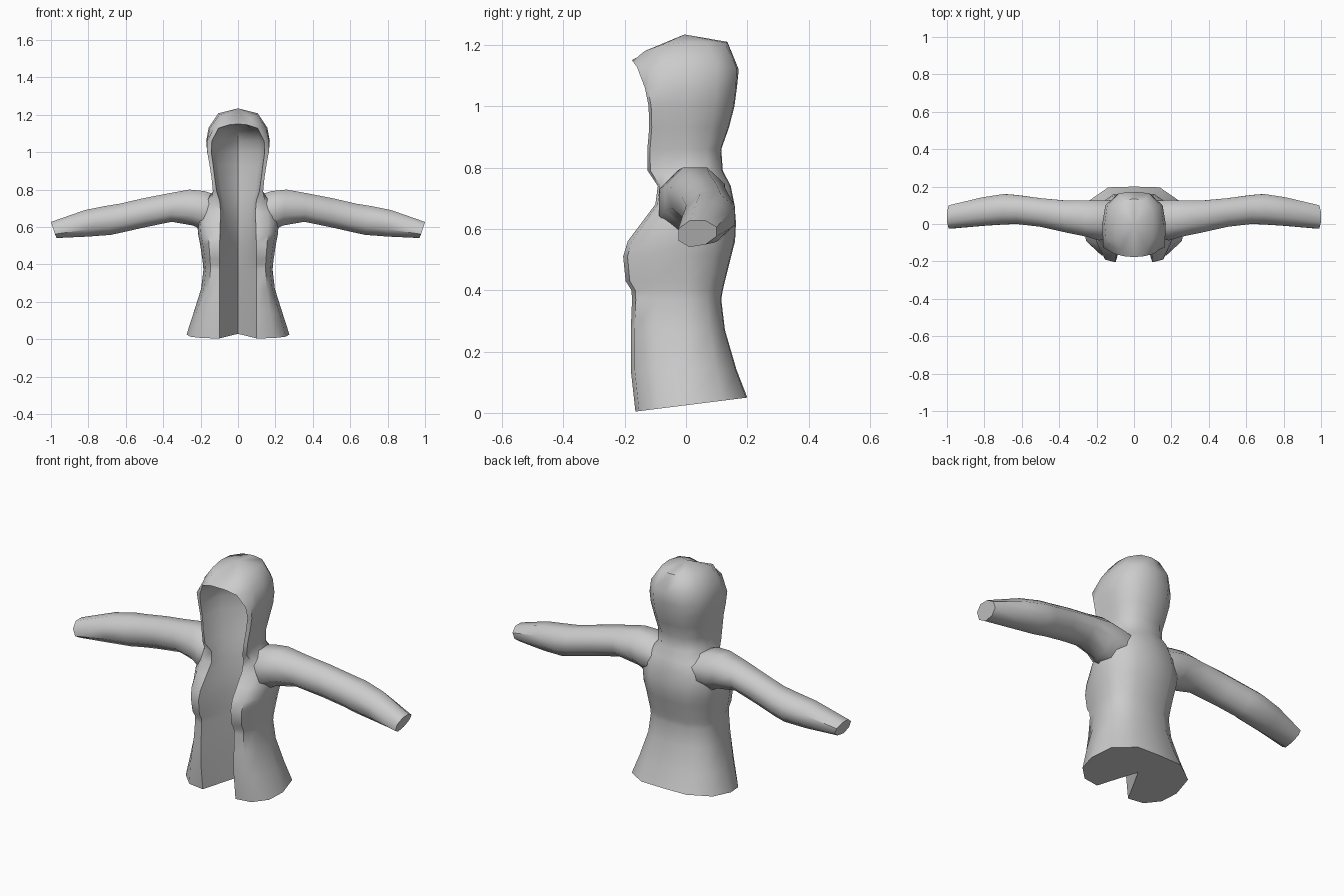
import bpy, bmesh, math

cube = bpy.data.objects.get("Cube")
if cube:
    bpy.data.objects.remove(cube, do_unlink=True)

cloth = bpy.data.materials.new("grey cloth")
cloth.diffuse_color = (0.6, 0.6, 0.6, 1)
cloth.use_nodes = True
cloth.node_tree.nodes["Principled BSDF"].inputs["Base Color"].default_value = (0.6, 0.6, 0.6, 1)


def finish(bm, name, angle):
    bmesh.ops.recalc_face_normals(bm, faces=bm.faces[:])
    mesh = bpy.data.meshes.new(name)
    bm.to_mesh(mesh)
    bm.free()
    obj = bpy.data.objects.new(name, mesh)
    bpy.context.collection.objects.link(obj)
    mesh.materials.append(cloth)
    bpy.ops.object.select_all(action='DESELECT')
    obj.select_set(True)
    bpy.context.view_layer.objects.active = obj
    bpy.ops.object.shade_smooth_by_angle(angle=math.radians(angle))
    return obj


def loft(bm, rings):
    """Join closed rings of points with quads and return their vertices."""
    loops = [[bm.verts.new(p) for p in ring] for ring in rings]
    for a, b in zip(loops, loops[1:]):
        n = len(a)
        for i in range(n):
            j = (i + 1) % n
            bm.faces.new((a[i], a[j], b[j], b[i]))
    return loops


def mirrored(half, inner):
    """Full ring: left outside, right outside, then the inside wall."""
    flip = lambda pts: [(-x, y, z) for x, y, z in pts]
    return half + flip(half[-2::-1]) + flip(inner[:-1]) + inner[::-1]


# Coat levels: z, half width, front y, back y, opening half width,
# inside depth y, inside half width, inside mid y
levels = [
    (0.025, 0.275, -0.165, 0.200, 0.100, 0.030, 0.050, -0.065),
    (0.140, 0.238, -0.180, 0.165, 0.100, 0.030, 0.050, -0.070),
    (0.270, 0.197, -0.180, 0.127, 0.100, 0.030, 0.050, -0.070),
    (0.370, 0.185, -0.176, 0.115, 0.099, 0.030, 0.052, -0.070),
    (0.400, 0.187, -0.178, 0.120, 0.098, 0.032, 0.054, -0.070),
    (0.430, 0.191, -0.197, 0.127, 0.098, 0.035, 0.056, -0.070),
    (0.510, 0.203, -0.205, 0.147, 0.098, 0.040, 0.060, -0.065),
    (0.560, 0.213, -0.190, 0.160, 0.097, 0.045, 0.064, -0.055),
    (0.620, 0.218, -0.145, 0.163, 0.095, 0.050, 0.068, -0.040),
    (0.680, 0.210, -0.100, 0.158, 0.093, 0.055, 0.072, -0.020),
    (0.740, 0.178, -0.092, 0.146, 0.098, 0.060, 0.080, -0.010),
    (0.790, 0.133, -0.125, 0.120, 0.114, 0.070, 0.092, 0.000),
    (0.860, 0.137, -0.126, 0.115, 0.124, 0.085, 0.100, 0.010),
    (0.930, 0.150, -0.120, 0.140, 0.133, 0.100, 0.110, 0.020),
    (1.000, 0.165, -0.122, 0.158, 0.143, 0.110, 0.115, 0.020),
    (1.060, 0.170, -0.134, 0.166, 0.140, 0.105, 0.110, 0.010),
]
rings = []
for k, (z, w, yf, yb, xo, yi, xi, ym) in enumerate(levels):
    side = 0.93 * w if z < 0.76 else 0.98 * w
    half = [(xo, yf, z), (0.5 * (xo + side) + 0.012, 0.93 * yf, z), (side, 0.55 * yf, z),
            (w, 0, z), (0.9 * w, 0.6 * yb, z), (0.5 * w, 0.98 * yb, z), (0, yb, z)]
    inner = [(xi, ym, z), (0, yi, z)]
    if k == 0:  # the hem rises towards the back
        half, inner = [[(x, y, z + 0.125 * y) for x, y, z in pts] for pts in (half, inner)]
    rings.append(mirrored(half, inner))

# Brow of the hood arching over the face opening
rings.append(mirrored(
    [(0.105, -0.160, 1.128), (0.128, -0.120, 1.130), (0.150, -0.075, 1.130), (0.157, 0, 1.130),
     (0.143, 0.100, 1.130), (0.080, 0.165, 1.125), (0, 0.172, 1.120)],
    [(0.085, -0.020, 1.110), (0, 0.070, 1.110)]))
rings.append(mirrored(
    [(0.045, -0.174, 1.147), (0.070, -0.135, 1.180), (0.098, -0.080, 1.200), (0.105, 0, 1.208),
     (0.098, 0.070, 1.208), (0.060, 0.125, 1.208), (0, 0.135, 1.210)],
    [(0.040, -0.060, 1.140), (0, 0.010, 1.135)]))

bm = bmesh.new()
loops = loft(bm, rings)
bm.faces.new(loops[0])
top = loops[-1]
crown = bm.verts.new((0, -0.005, 1.234))
brow = bm.verts.new((0, -0.176, 1.151))
for a, b in zip(top[:12], top[1:13]):
    bm.faces.new((a, b, crown))
bm.faces.new((top[0], crown, brow))
bm.faces.new((top[12], brow, crown))
bm.faces.new([brow] + top[12:] + [top[0]])
finish(bm, "hooded_coat", 50)

# Sleeve sections: x top, x bottom, top z, bottom z, front y, back y
sections = [
    (0.110, 0.150, 0.770, 0.600, -0.070, 0.125),
    (0.180, 0.200, 0.792, 0.590, -0.088, 0.128),
    (0.260, 0.240, 0.800, 0.612, -0.068, 0.126),
    (0.370, 0.355, 0.780, 0.632, -0.045, 0.125),
    (0.500, 0.500, 0.755, 0.602, -0.015, 0.138),
    (0.630, 0.620, 0.725, 0.575, 0.000, 0.155),
    (0.705, 0.680, 0.713, 0.562, -0.002, 0.160),
    (0.820, 0.800, 0.690, 0.553, -0.010, 0.142),
    (1.000, 0.970, 0.627, 0.545, -0.025, 0.100),
]


def sleeve(name, s):
    rings = []
    for xt, xb, zt, zb, yf, yb in sections:
        ring = []
        for i in range(8):
            a = math.radians(22.5 + 45 * i)
            u, v = math.cos(a) / 0.924, math.sin(a) / 0.924
            t = (v + 1) / 2
            y = (yf + yb) / 2 + u * (yb - yf) / 2
            ring.append((s * (xb + (xt - xb) * t), y, zb + (zt - zb) * t + 0.01 * u * (1 - t)))
        rings.append(ring)
    bm = bmesh.new()
    loops = loft(bm, rings)
    for end in (loops[0], loops[-1]):
        bm.faces.new(end)
    finish(bm, name, 50)


sleeve("left_sleeve", 1)
sleeve("right_sleeve", -1)
